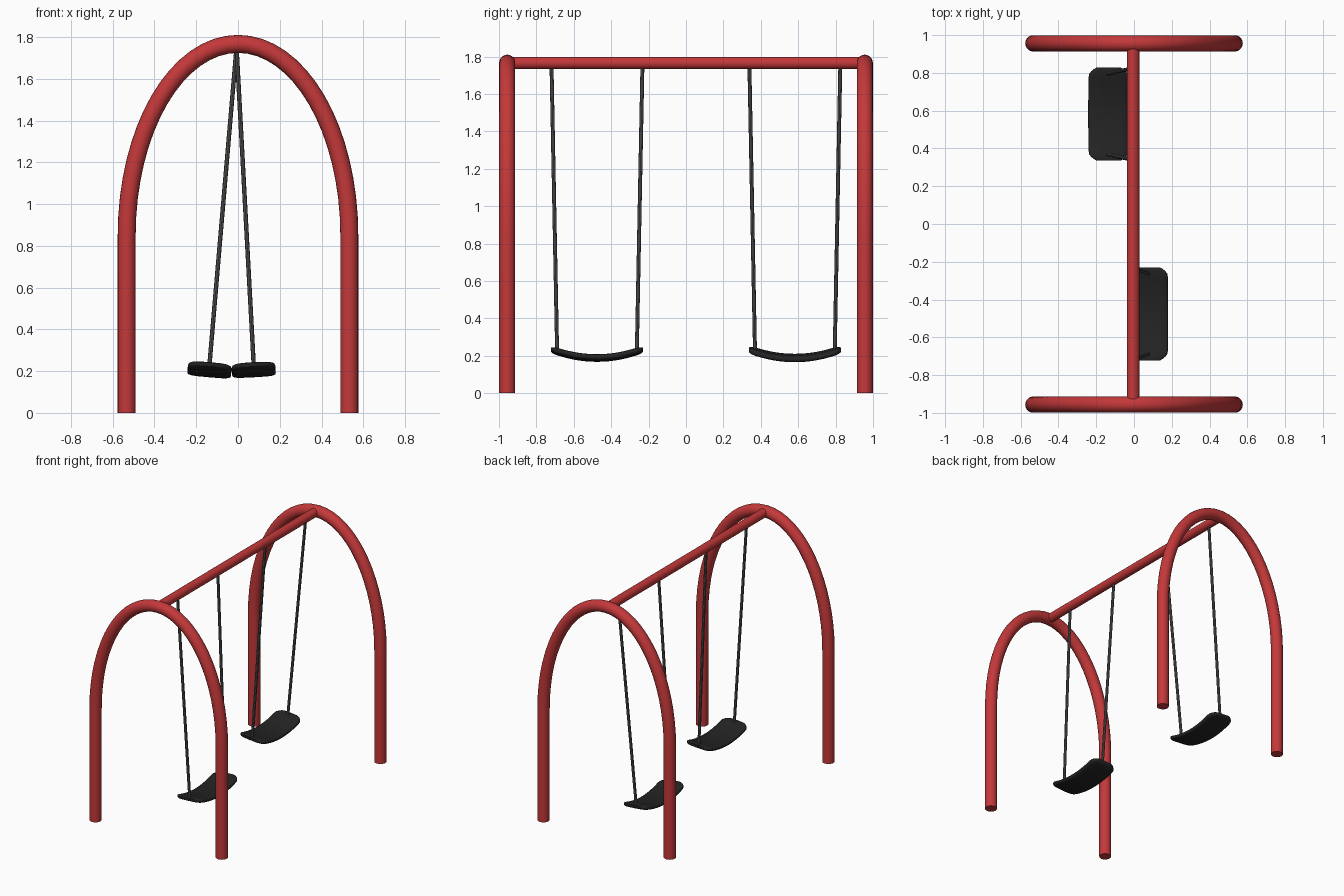
import bpy, bmesh, math
from mathutils import Vector, Matrix

if "Cube" in bpy.data.objects:
    bpy.data.objects.remove(bpy.data.objects["Cube"])


def material(name, col):
    m = bpy.data.materials.new(name)
    m.diffuse_color = (*col, 1)
    m.use_nodes = True
    m.node_tree.nodes["Principled BSDF"].inputs["Base Color"].default_value = m.diffuse_color
    return m


RED = material("red paint", (0.55, 0.04, 0.042))
GREY = material("chain grey", (0.10, 0.10, 0.10))
BLACK = material("black rubber", (0.017, 0.017, 0.017))


def loft(name, rings, mat, smooth=40):
    """Skin a list of equal-length point rings and cap both ends."""
    bm = bmesh.new()
    vs = [[bm.verts.new(p) for p in r] for r in rings]
    n = len(vs[0])
    for a, b in zip(vs, vs[1:]):
        for i in range(n):
            bm.faces.new((a[i], a[(i + 1) % n], b[(i + 1) % n], b[i]))
    bm.faces.new(vs[0])
    bm.faces.new(vs[-1])
    bmesh.ops.recalc_face_normals(bm, faces=bm.faces)
    me = bpy.data.meshes.new(name)
    bm.to_mesh(me)
    bm.free()
    me.materials.append(mat)
    ob = bpy.data.objects.new(name, me)
    bpy.context.collection.objects.link(ob)
    bpy.ops.object.select_all(action='DESELECT')
    ob.select_set(True)
    bpy.context.view_layer.objects.active = ob
    bpy.ops.object.shade_smooth_by_angle(angle=math.radians(smooth))
    return ob


def tube(name, path, side, r, mat, n=20):
    """Round tube along a planar path; side is the plane's normal."""
    path = [Vector(p) for p in path]
    side = Vector(side).normalized()
    rings = []
    for i, p in enumerate(path):
        t = (path[min(i + 1, len(path) - 1)] - path[max(i - 1, 0)]).normalized()
        u = (side - t * side.dot(t)).normalized()
        v = t.cross(u)
        rings.append([p + r * (math.cos(a) * u + math.sin(a) * v)
                      for a in (2 * math.pi * k / n for k in range(n))])
    return loft(name, rings, mat)


# Arched end frames: straight legs under a half ellipse
A, Z0, TOP = 0.533, 0.85, 1.767
for label, y in (("front", -0.956), ("back", 0.956)):
    path = [(-A, y, 0), (-A, y, 0.6)]
    for k in range(33):
        a = math.pi * (1 - k / 32)
        path.append((A * math.cos(a), y, Z0 + (TOP - Z0) * math.sin(a)))
    path += [(A, y, 0.6), (A, y, 0)]
    tube(label + "_arch", path, (0, 1, 0), 0.043, RED)

# Top bar
tube("top_bar", [(-0.005, -0.95, 1.765), (-0.005, 0.95, 1.765)], (1, 0, 0), 0.033, RED)


def seat(name, loc, tilt):
    """Sagging rubber seat with rounded ends, lofted along y."""
    rings = []
    for i in range(25):
        s = math.sin(math.pi / 2 * (i / 12 - 1))
        e = max(0.0, (abs(s) - 0.82) / 0.18)
        w = 0.105 * (1 - 0.38 * e ** 2)
        h = 0.0175 * (1 - 0.45 * e ** 3)
        ring = []
        for k in range(20):
            a = 2 * math.pi * k / 20
            c, d = math.cos(a), math.sin(a)
            ring.append((w * math.copysign(abs(c) ** 0.45, c), 0.246 * s,
                         h * math.copysign(abs(d) ** 0.6, d) + 0.047 * s * s - 0.003 * e))
        rings.append(ring)
    ob = loft(name, rings, BLACK, 50)
    ob.matrix_world = Matrix.Translation(loc) @ Matrix.Rotation(tilt, 4, 'Y')


# Two swings, each a seat hung from two chains
for label, x, y, tilt in (("front", 0.076, -0.476, -3.2), ("back", -0.138, 0.582, 5.0)):
    seat(label + "_seat", (x, y, 0.188), math.radians(tilt))
    for end, s in (("a", -1), ("b", 1)):
        tube(label + "_chain_" + end,
             [(-0.007, y + s * 0.243, 1.75), (x, y + s * 0.213, 0.215)],
             (1, 0, 0), 0.0105, GREY, 8)
